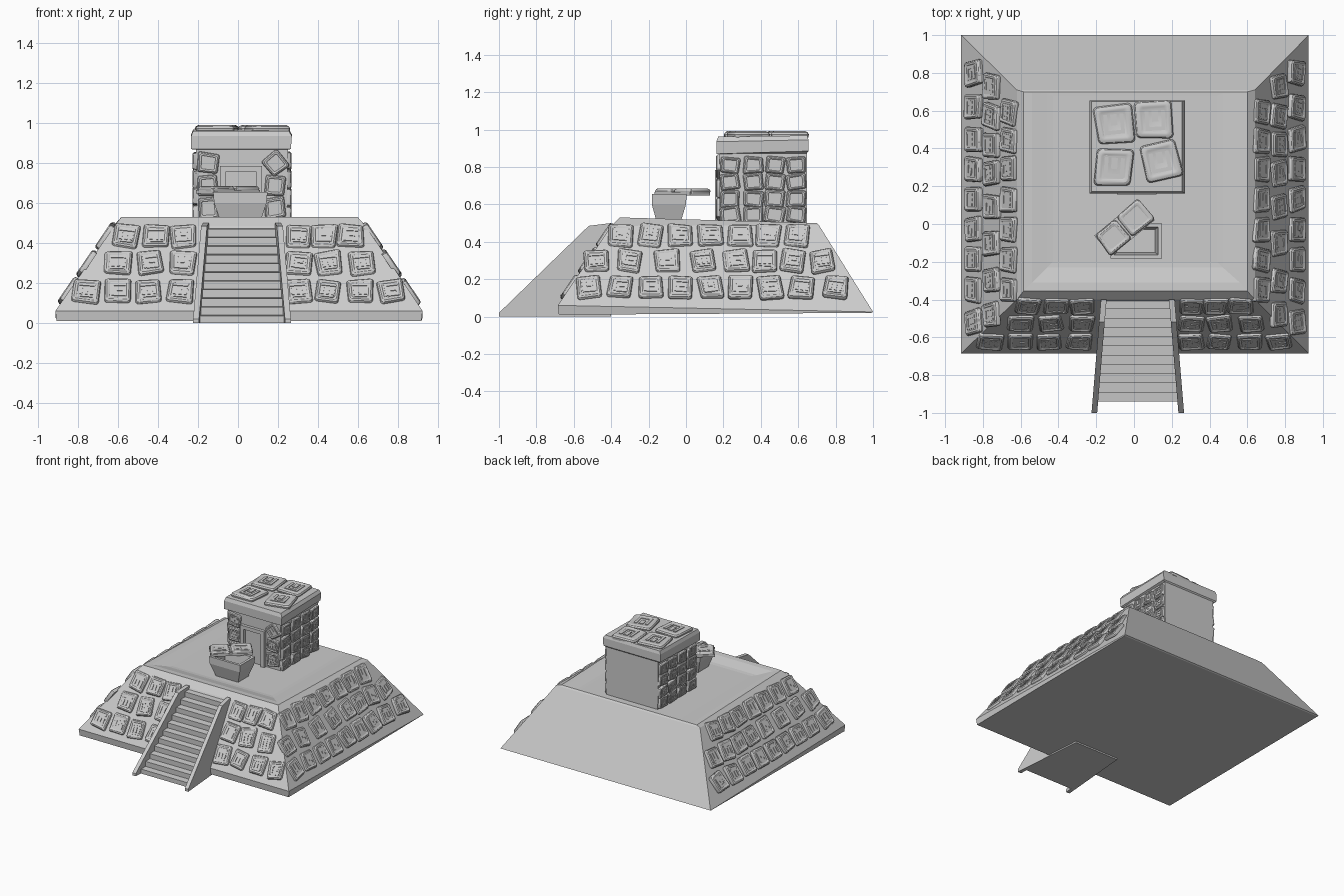
import bpy, bmesh, math, random
from mathutils import Vector, Matrix

if "Cube" in bpy.data.objects:
    bpy.data.objects.remove(bpy.data.objects["Cube"])

random.seed(7)


def finish(name, bm, smooth=True):
    bmesh.ops.recalc_face_normals(bm, faces=bm.faces)
    me = bpy.data.meshes.new(name)
    bm.to_mesh(me)
    bm.free()
    if smooth:
        me.shade_smooth()
        me.set_sharp_from_angle(angle=math.radians(28))
    ob = bpy.data.objects.new(name, me)
    bpy.context.collection.objects.link(ob)
    return ob


def skin(bm, loops):
    """Bridge rings of points and cap both ends."""
    rings = [[bm.verts.new(p) for p in l] for l in loops]
    n = len(rings[0])
    for a, b in zip(rings, rings[1:]):
        for i in range(n):
            j = (i + 1) % n
            bm.faces.new((a[i], a[j], b[j], b[i]))
    bm.faces.new(rings[0][::-1])
    bm.faces.new(rings[-1])


def rect(x0, x1, y0, y1, zf, zb=None):
    zb = zf if zb is None else zb
    return [(x0, y0, zf), (x1, y0, zf), (x1, y1, zb), (x0, y1, zb)]


def box(bm, x0, x1, y0, y1, z0, z1, m=Matrix()):
    skin(bm, [[m @ Vector(p) for p in rect(x0, x1, y0, y1, z)] for z in (z0, z1)])


def rings(name, loops, smooth=False):
    bm = bmesh.new()
    skin(bm, loops)
    return finish(name, bm, smooth)


# carved stone: wobbly rounded square, cushion top, raised glyph strokes
GLYPHS = [
    [(-.26, -.16, -.24, .26), (-.16, .26, .16, .26), (-.16, .26, -.26, -.16), (.16, .26, -.16, .02), (-.04, .16, -.05, .05)],
    [(-.28, .28, .16, .25), (-.24, -.14, -.2, .08), (-.04, .06, -.2, .08), (.16, .26, -.2, .08), (-.2, .26, -.3, -.23)],
    [(-.26, .26, -.27, -.17), (-.26, -.16, -.17, .25), (.16, .26, -.17, .25), (-.08, .08, -.04, .25)],
]


def tile(bm, pos, u, v, w, h, t=0.03, rot=None):
    u, v = Vector(u).normalized(), Vector(v).normalized()
    n = u.cross(v)
    m = Matrix((u, v, n)).transposed().to_4x4()
    m.translation = Vector(pos) - n * 0.008
    m = m @ Matrix.Rotation(math.radians(random.uniform(-9, 9) if rot is None else rot), 4, 'Z')
    base = []
    for sx, sy in ((-1, -1), (1, -1), (1, 1), (-1, 1)):
        jx, jy = random.uniform(.43, .52) * sx, random.uniform(.43, .52) * sy
        c = [(jx, jy - .09 * sy), (jx - .03 * sx, jy - .03 * sy), (jx - .09 * sx, jy)]
        base += c if sx * sy > 0 else c[::-1]
    loops = []
    for s, z in ((1, 0), (1.02, .5), (.96, .82), (.84, 1), (.72, .97), (.66, .86)):
        loops.append([m @ Vector((x * s * w, y * s * h, z * t)) for x, y in base])
    skin(bm, loops)
    for a, b, c, d in random.choice(GLYPHS):
        box(bm, a * w, b * w, c * h, d * h, t * .8, t * 1.0, m)


# stepped platform
rings("platform", [
    rect(-.91, .92, -.68, .99, .01, .02),
    rect(-.915, .925, -.685, 1.0, .06, .025),
    rect(-.62, .64, -.40, .71, .485, .49),
    rect(-.585, .60, -.355, .70, .53, .50),
    rect(-.54, .56, -.31, .695, .527, .50),
    rect(-.46, .47, -.23, .69, .505, .50),
    rect(-.43, .44, -.20, .68, .502, .50)])

# facing stones on the three dressed slopes
A, B = .30, .44
rows_front = [(.43, (.305, .43, .565), (-.56, -.41, -.275)),
              (.295, (.305, .455, .62), (-.60, -.44, -.28)),
              (.155, (.30, .45, .61, .77), (-.76, -.60, -.45, -.29))]
bm = bmesh.new()
for z, r, l in rows_front:
    for x in r + l:
        tile(bm, (x, -.68 + (z - .06) * A / B, z), (1, 0, 0), (0, A, B), .135, .145)
finish("front_facing_stones", bm)

rows_side = [(.43, (-.35, -.19, -.03, .13, .29, .44, .59)),
             (.295, (-.48, -.30, -.10, .09, .27, .42, .57, .73)),
             (.155, (-.52, -.35, -.19, -.03, .13, .29, .45, .62, .80))]
for s, name in ((1, "right"), (-1, "left")):
    bm = bmesh.new()
    for z, ys in rows_side:
        for y in ys:
            tile(bm, (.005 + s * (.917 - (z - .06) * A / B), y, z),
                 (0, s, 0), (-s * A, 0, B), .135, .145)
    finish(name + "_facing_stones", bm)

# staircase: stepped profile swept across
N = 11
prof = [(-.94, 0)]
for i in range(N):
    y, z = -.94 + i * .049, .035 + i * .0435
    prof += [(y, z), (y + .049, z + .004)]
prof += [(-.40, 0)]
rings("stairs", [[(.02 + s * (.215 - .035 * (y + .94) / .54), y, z) for y, z in prof] for s in (-1, 1)])

# stair side walls, narrowing to the top
wall = [(-1, 0), (-1, .02), (-.52, .485), (-.40, .50), (-.40, 0)]
for s, name in ((1, "right"), (-1, "left")):
    rings(name + "_stair_wall", [[(.02 + s * (o - .05 * (y + 1) / .6), y, z) for y, z in wall]
                                 for o in (.215, .245)])

# shrine body and sagging roof slab
rings("shrine", [rect(-.205, .245, .18, .647, .49), rect(-.21, .25, .178, .647, .89)])
rings("roof_slab", [
    rect(-.21, .245, .185, .64, .868),
    rect(-.235, .265, .163, .655, .87, .885),
    rect(-.235, .27, .162, .655, .935, .945),
    rect(-.225, .255, .172, .648, .962, .968)])
bm = bmesh.new()
for x, y, r in ((-.105, .53, 6), (.112, .55, 3), (-.105, .30, -4), (.14, .33, 11)):
    tile(bm, (x, y, .965), (1, 0, 0), (0, 1, 0), .205, .205, .034, r)
finish("roof_stones", bm)

# shrine wall stones
bm = bmesh.new()
for s in (-1, 1):
    for z in (.81, .72, .63, .545):
        for y in (.235, .36, .475, .59):
            tile(bm, (.02 + s * .228, y, z), (0, s, 0), (0, 0, 1), .108, .092, .027)
for x, z, r in ((-.15, .80, -4), (.19, .80, 40), (-.15, .685, 5), (.185, .69, -6), (-.15, .575, 3), (.185, .575, 8)):
    tile(bm, (x, .18, z), (1, 0, 0), (0, 0, 1), .105, .105, .027, r)
finish("shrine_wall_stones", bm)

# doorway surround
bm = bmesh.new()
box(bm, -.09, -.06, .155, .19, .50, .785)
box(bm, .09, .12, .155, .19, .50, .785)
box(bm, -.06, .09, .155, .19, .757, .785)
finish("door_frame", bm, False)

# hollow stone basin
rings("basin", [
    rect(-.085, .11, -.155, -.03, .50), rect(-.12, .143, -.183, 0, .60),
    rect(-.125, .148, -.183, .003, .655), rect(-.105, .128, -.163, -.017, .655),
    rect(-.09, .11, -.15, -.03, .55)])

# lid pushed askew over the basin, with two carved stones
m = Matrix.Translation((-.05, -.02, .648)) @ Matrix.Rotation(math.radians(39.5), 4, 'Z')
bm = bmesh.new()
box(bm, -.15, .15, -.07, .07, 0, .018, m)
u, v = m.to_3x3() @ Vector((1, 0, 0)), m.to_3x3() @ Vector((0, 1, 0))
for x in (-.078, .078):
    tile(bm, m @ Vector((x, 0, .018)), u, v, .152, .145, .028, 0)
finish("basin_lid", bm)
